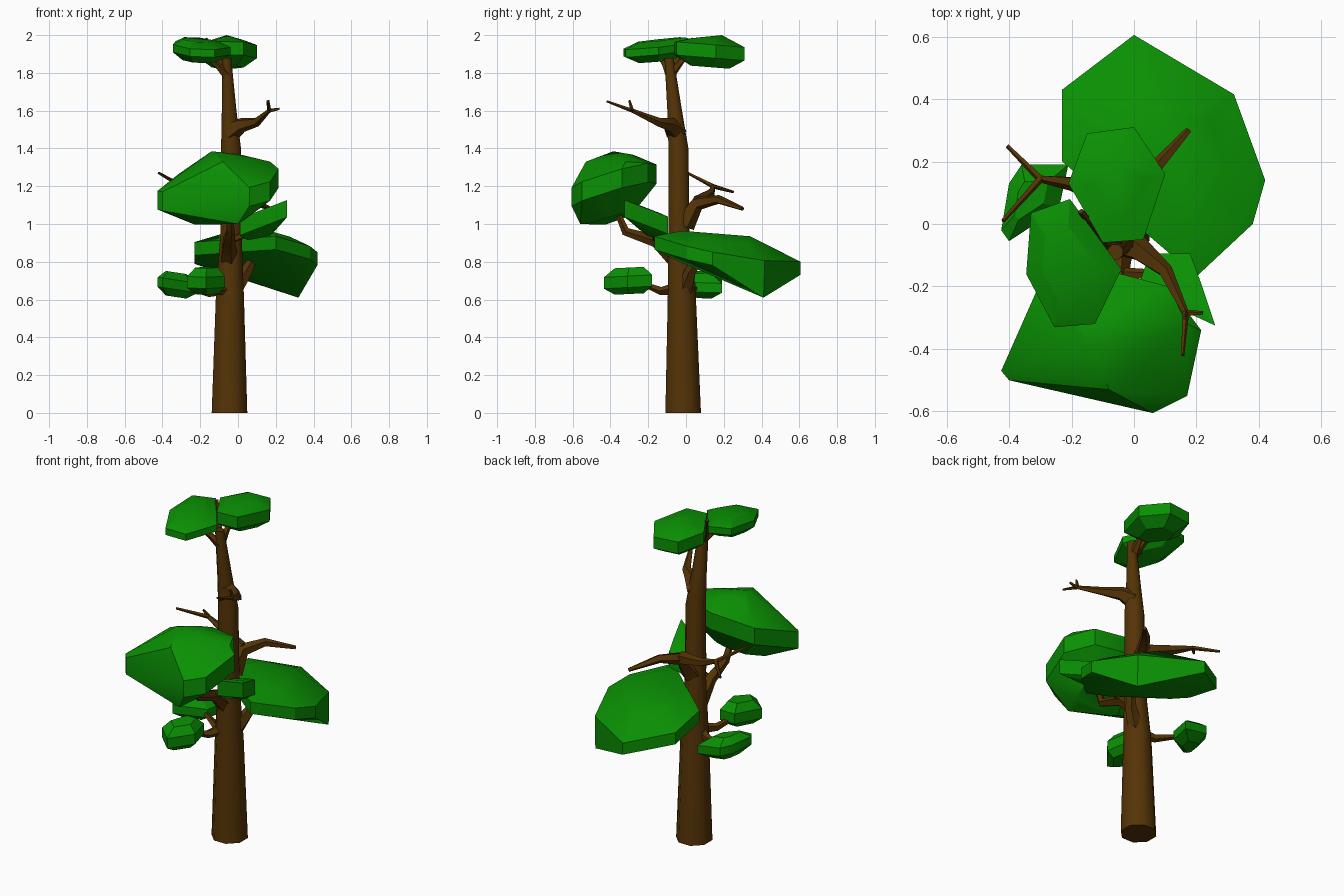
import bpy, bmesh, math
from mathutils import Vector

if "Cube" in bpy.data.objects:
    bpy.data.objects.remove(bpy.data.objects["Cube"])


def material(name, rgb):
    m = bpy.data.materials.new(name)
    m.diffuse_color = (*rgb, 1)
    m.use_nodes = True
    m.node_tree.nodes["Principled BSDF"].inputs["Base Color"].default_value = m.diffuse_color
    return m


LEAF = material("leaf_green", (0.003, 0.28, 0.001))
BARK = material("bark_brown", (0.09, 0.034, 0.002))


def finish(name, bm, mat, angle):
    bmesh.ops.recalc_face_normals(bm, faces=bm.faces)
    me = bpy.data.meshes.new(name)
    bm.to_mesh(me)
    bm.free()
    ob = bpy.data.objects.new(name, me)
    bpy.context.collection.objects.link(ob)
    me.materials.append(mat)
    bpy.ops.object.select_all(action='DESELECT')
    ob.select_set(True)
    bpy.context.view_layer.objects.active = ob
    bpy.ops.object.shade_smooth_by_angle(angle=math.radians(angle))


def clump(name, rim, z, band, up, down, shrink, tilt=(0, 0), corners=()):
    """Faceted leaf clump: a tilted rim band, smaller roof and floor, extra corners."""
    rim = [Vector(p) for p in rim]
    mid = sum(rim, Vector((0, 0))) / len(rim)
    bm = bmesh.new()
    for dz, scale in ((up, shrink), (band, 1), (-band, 1), (-down, shrink)):
        for p in rim:
            off = (p - mid) * scale
            bm.verts.new((*(mid + off), z + dz + off.dot(Vector(tilt))))
    for p in corners:
        bm.verts.new(p)
    bmesh.ops.convex_hull(bm, input=bm.verts)
    bmesh.ops.delete(bm, geom=[v for v in bm.verts if not v.link_faces], context='VERTS')
    finish(name, bm, LEAF, 28)


def tube(name, path, r0, r1, sides=5, radii=None):
    """Limb tapering from r0 to r1; the trunk gives its own radii and level rings."""
    bm = bmesh.new()
    pts = [Vector(p) for p in path]
    last = len(pts) - 1
    rings = []
    for i, p in enumerate(pts):
        d = pts[min(i + 1, last)] - pts[max(i - 1, 0)]
        q = Vector((0, 0, 1)) if radii else d.normalized()
        u = q.cross(Vector((0, 1, 0)) if abs(q.z) > 0.9 else Vector((0, 0, 1))).normalized()
        v = q.cross(u)
        r = radii[i] if radii else r0 + (r1 - r0) * (i / last) ** 0.8
        rings.append([bm.verts.new(p + r * (math.cos(a) * u + math.sin(a) * v))
                      for a in (2 * math.pi * (k + .5) / sides for k in range(sides))])
    for a, b in zip(rings, rings[1:]):
        for k in range(sides):
            n = (k + 1) % sides
            bm.faces.new((a[k], a[n], b[n], b[k]))
    bm.faces.new(rings[0])
    bm.faces.new(rings[-1])
    finish(name, bm, BARK, 50)


# Trunk
tube("trunk", [(-.045, -.015, 0), (-.043, -.022, .6), (-.037, -.037, .95), (-.037, -.04, 1.4),
               (-.047, -.06, 1.6), (-.06, -.09, 1.88)], 0, 0, 8,
     (.102, .081, .061, .057, .042, .026))

# Bare branches
fork = (.165, -.285, 1.6)
tube("upper_branch", [(-.04, -.05, 1.49), (.02, -.085, 1.525), (.1, -.15, 1.54), fork], .06, .011)
for i, tip in enumerate([(.155, -.42, 1.65), (.22, -.285, 1.61), (.16, -.3, 1.655)]):
    tube(f"upper_twig_{i + 1}", [fork, tip], .011, .006)
knot = (-.01, .06, 1.11)
tube("back_branch", [(-.03, -.01, 1), knot, (.06, .17, 1.13), (.175, .3, 1.08)], .06, .011)
fork = (-.3, .145, 1.2)
tube("back_left_branch", [knot, (-.2, .13, 1.16), fork], .04, .012)
for i, tip in enumerate([(-.42, .01, 1.27), (-.405, .25, 1.17)]):
    tube(f"back_left_twig_{i + 1}", [fork, tip], .013, .007)

# Branches that carry leaves
elbow = (-.05, -.16, .91)
tube("front_branch", [(-.05, -.06, .82), elbow, (-.04, -.32, .96), (-.05, -.38, 1.1)], .05, .014)
tube("front_right_branch", [elbow, (.1, -.16, .97)], .022, .012)
tube("right_branch", [(-.03, -.01, .63), (.045, .025, .75), (.09, .08, .84)], .05, .02)
root = (-.06, -.04, .66)
tube("low_front_branch", [root, (-.11, -.13, .645), (-.16, -.22, .68)], .035, .014)
tube("low_left_branch", [root, (-.15, 0, .635), (-.25, .05, .66)], .035, .014)
root = (-.06, -.085, 1.79)
for name, tip in (("left", (-.19, -.15, 1.9)), ("back", (-.05, .06, 1.94)), ("middle", (-.17, .04, 1.98))):
    tube(f"top_{name}_branch", [root, Vector(root).lerp(tip, .4) + Vector((0, 0, .01)), tip], .028, .01)

# Large leaf clumps
clump("right_leaves", [(0, .605), (-.23, .43), (-.23, .2), (.05, -.02), (.2, -.168),
                       (.38, 0), (.42, .14), (.32, .415)], .835, .035, .09, .08, .6, (-.1, -.2),
      [(.32, .41, .61), (.13, .34, .935), (.07, .22, .715)])
clump("front_leaves", [(-.425, -.47), (-.4, -.5), (.06, -.605), (.17, -.55), (.215, -.34),
                       (.11, -.2), (-.06, -.155), (-.31, -.21)], 1.195, .05, .14, .165, .45, (.12, .3),
      [(-.14, -.385, 1.385), (-.08, -.53, 1.33), (.17, -.32, 1.33), (0, -.56, 1.0)])

# Small leaf clumps
clump("front_right_leaves", [(.26, -.325), (.01, -.21), (.05, -.095), (.18, -.095), (.215, -.19)],
      1.01, .045, .055, .06, .6, (.25, -.3))
clump("low_left_leaves", [(-.425, -.02), (-.4, -.055), (-.24, .05), (-.21, .19), (-.36, .19),
                          (-.4, .13)], .68, .025, .065, .065, .5, (-.15, 0))
clump("low_front_leaves", [(-.27, -.34), (-.17, -.435), (-.07, -.31), (-.1, -.18), (-.2, -.18)],
      .695, .03, .075, .065, .6, (0, .05))
clump("top_left_leaves", [(-.33, .035), (-.205, .08), (-.04, -.145), (-.125, -.32), (-.255, -.33),
                          (-.345, -.16)], 1.925, .02, .05, .06, .6, (-.05, .1))
clump("top_right_leaves", [(-.15, .29), (0, .31), (.1, .16), (.03, -.05), (-.1, -.06),
                           (-.21, .13)], 1.915, .035, .06, .085, .55, (0, -.08), [(-.06, .19, 2)])
